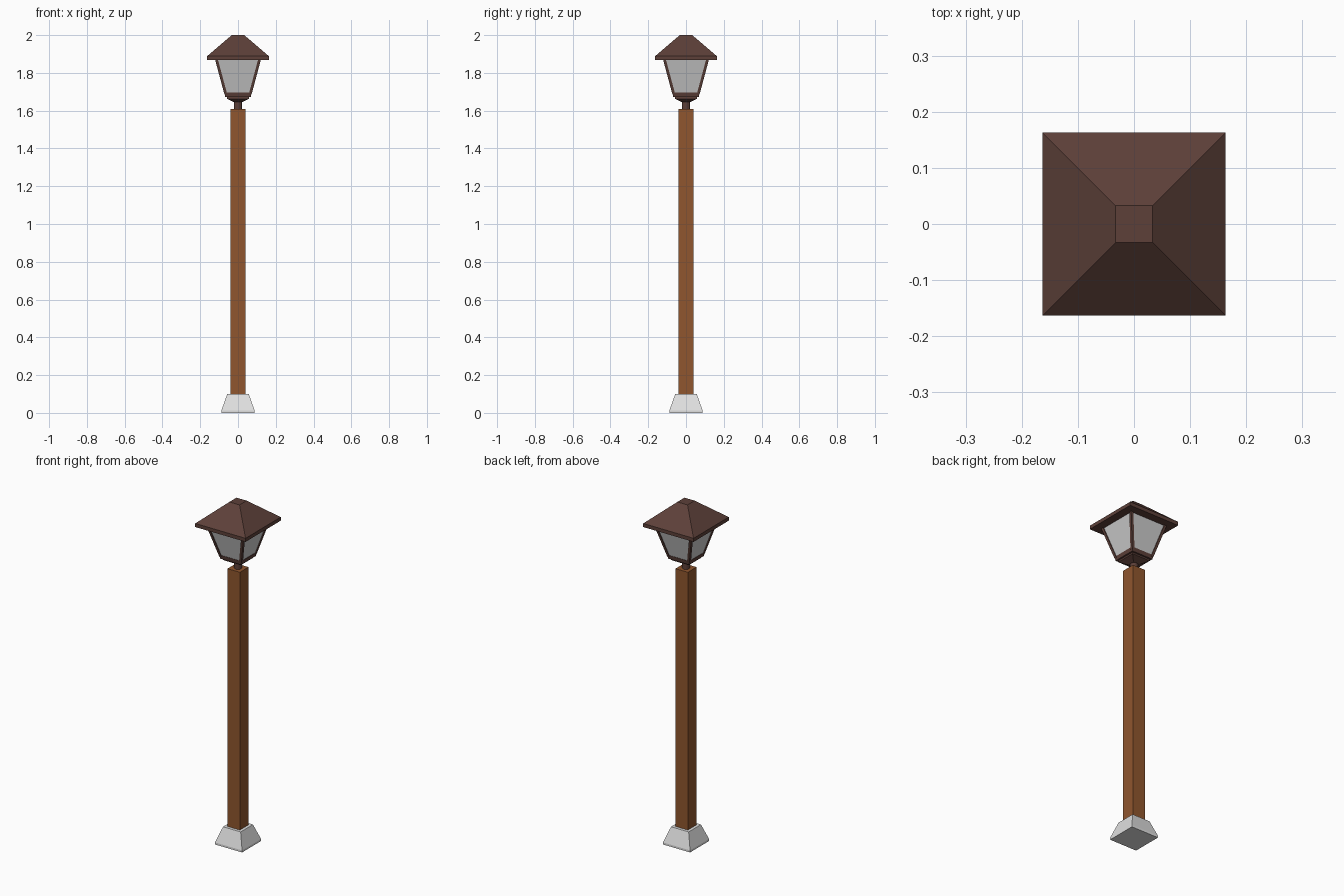
import bpy, bmesh, math
from mathutils import Vector

if "Cube" in bpy.data.objects:
    bpy.data.objects.remove(bpy.data.objects["Cube"])


def mat(name, r, g, b):
    lin = lambda c: ((c / 255 + 0.055) / 1.055) ** 2.4
    m = bpy.data.materials.new(name)
    m.diffuse_color = (lin(r), lin(g), lin(b), 1)
    m.use_nodes = True
    m.node_tree.nodes["Principled BSDF"].inputs["Base Color"].default_value = m.diffuse_color
    return m


METAL = mat("dark brown metal", 93, 64, 57)
WOOD = mat("brown wood", 144, 86, 46)
STONE = mat("pale stone", 224, 224, 224)
GLASS = mat("frosted glass", 205, 205, 205)


def finish(bm, name, material):
    bmesh.ops.recalc_face_normals(bm, faces=bm.faces)
    me = bpy.data.meshes.new(name)
    bm.to_mesh(me)
    bm.free()
    me.materials.append(material)
    ob = bpy.data.objects.new(name, me)
    bpy.context.collection.objects.link(ob)
    return ob


def lathe(name, profile, material, sides=4):
    """Stack of (half_width, z) rings, capped at both ends; square by default."""
    bm = bmesh.new()
    k = 1 / math.cos(math.pi / sides)
    rings = []
    for r, z in profile:
        rings.append([bm.verts.new((r * k * math.cos((i + .5) * math.tau / sides),
                                    r * k * math.sin((i + .5) * math.tau / sides), z))
                      for i in range(sides)])
    for a, b in zip(rings, rings[1:]):
        for i in range(sides):
            j = (i + 1) % sides
            bm.faces.new((a[i], a[j], b[j], b[i]))
    bm.faces.new(rings[0])
    bm.faces.new(rings[-1])
    return finish(bm, name, material)


# Footing, post and round neck
lathe("base", [(.088, 0), (.088, .012), (.057, .1)], STONE)
lathe("post", [(.04, .1), (.04, 1.61)], WOOD)
lathe("neck", [(.02, 1.6), (.02, 1.655)], METAL, 12)

# Flared cup and tray under the lantern
lathe("lantern_cup", [(.022, 1.645), (.058, 1.663), (.058, 1.672)], METAL)
lathe("lantern_tray", [(.068, 1.672), (.072, 1.695)], METAL)

# Tapered glass body
lathe("lantern_glass", [(.069, 1.69), (.115, 1.869)], GLASS)

# Sloping corner bars
for sx in (-1, 1):
    for sy in (-1, 1):
        bm = bmesh.new()
        ends = []
        for outer, z in ((.0715, 1.685), (.121, 1.869)):
            inner = outer - .015
            ends.append([bm.verts.new((sx * x, sy * y, z)) for x, y in
                         ((inner, inner), (outer, inner), (outer, outer), (inner, outer))])
        for i in range(4):
            j = (i + 1) % 4
            bm.faces.new((ends[0][i], ends[0][j], ends[1][j], ends[1][i]))
        for e in ends:
            bm.faces.new(e)
        finish(bm, "corner_bar", METAL)

# Roof with a thin brim and flat top
lathe("roof", [(.163, 1.868), (.163, 1.889), (.033, 2.0)], METAL)
